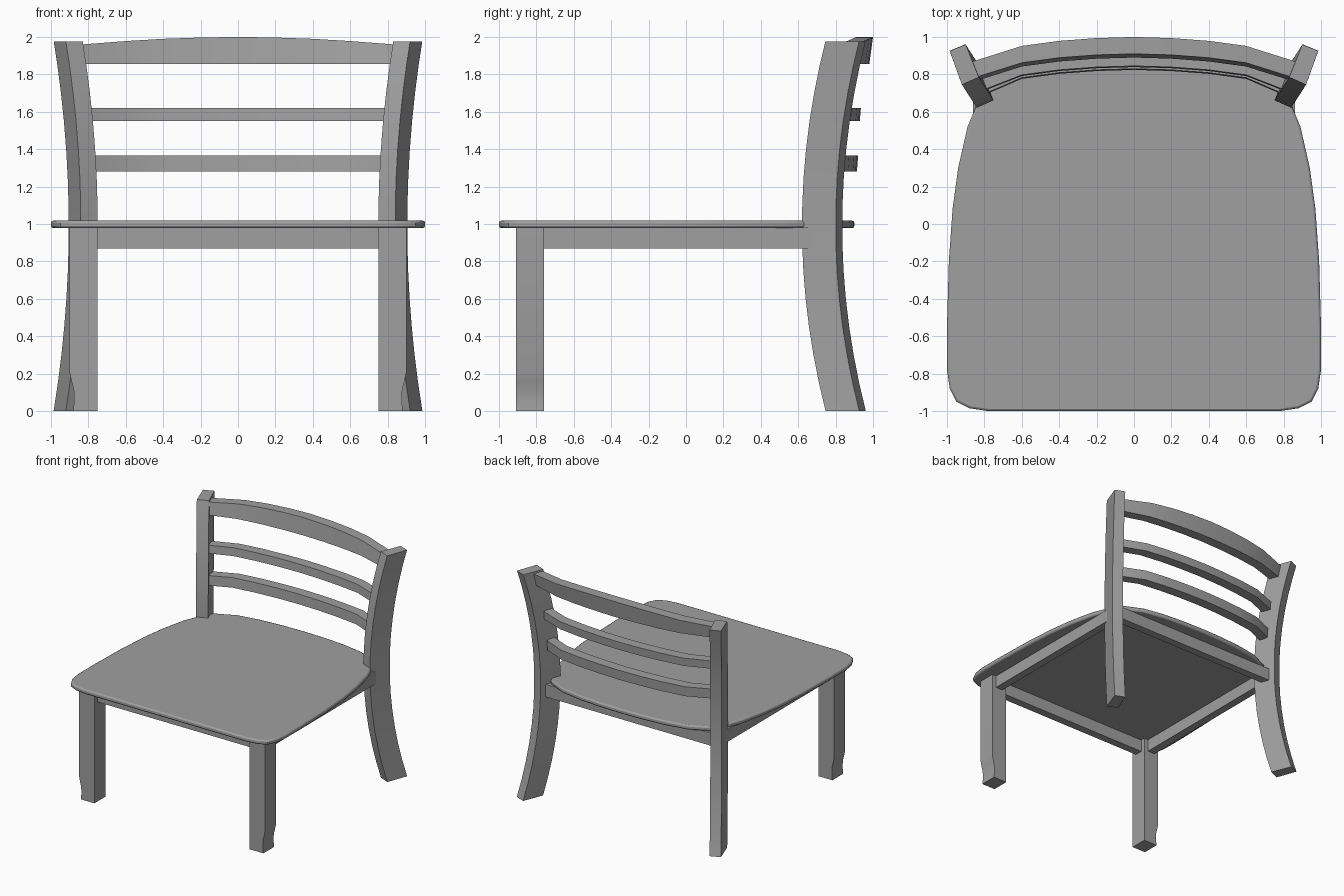
import bpy, bmesh

if "Cube" in bpy.data.objects:
    bpy.data.objects.remove(bpy.data.objects["Cube"])

grey = bpy.data.materials.new("grey paint")
grey.diffuse_color = (0.35, 0.35, 0.35, 1)
grey.use_nodes = True
grey.node_tree.nodes["Principled BSDF"].inputs["Base Color"].default_value = grey.diffuse_color


def finish(name, bm, bevel=0.0):
    bmesh.ops.recalc_face_normals(bm, faces=bm.faces)
    me = bpy.data.meshes.new(name)
    bm.to_mesh(me)
    bm.free()
    me.materials.append(grey)
    ob = bpy.data.objects.new(name, me)
    bpy.context.collection.objects.link(ob)
    if bevel:
        mod = ob.modifiers.new("soft edge", 'BEVEL')
        mod.width = bevel
        mod.segments = 2
        mod.limit_method = 'ANGLE'
        mod.angle_limit = 1.0
    bpy.ops.object.select_all(action='DESELECT')
    bpy.context.view_layer.objects.active = ob
    ob.select_set(True)
    bpy.ops.object.shade_smooth_by_angle(angle=0.5)
    return ob


def loft(name, sections, bevel=0.0):
    """Skin a list of equal-length closed sections and cap both ends."""
    bm = bmesh.new()
    rings = [[bm.verts.new(p) for p in s] for s in sections]
    n = len(rings[0])
    for a, b in zip(rings, rings[1:]):
        for i in range(n):
            j = (i + 1) % n
            bm.faces.new((a[i], a[j], b[j], b[i]))
    bm.faces.new(rings[0][::-1])
    bm.faces.new(rings[-1])
    return finish(name, bm, bevel)


def box(name, x0, x1, y0, y1, z0, z1):
    ring = [(x0, y0), (x1, y0), (x1, y1), (x0, y1)]
    return loft(name, [[(x, y, z) for x, y in ring] for z in (z0, z1)])


# Seat: half outline from front centre to back centre, mirrored
half = [(0.78, -1), (0.88, -0.985), (0.95, -0.95), (0.985, -0.88), (1, -0.78),
        (1, -0.55), (0.99, -0.2), (0.97, 0.08), (0.94, 0.3), (0.89, 0.52),
        (0.84, 0.64), (0.77, 0.765), (0.6, 0.845), (0.4, 0.88), (0.2, 0.895)]
outline = half + [(0, 0.9)] + [(-x, y) for x, y in reversed(half)]
loft("seat", [[(x, y, z) for x, y in outline] for z in (0.978, 1.018)], 0.012)

# Curved back legs: one turned rectangle swept along a bow
section = [(0.75, 0.66), (0.84, 0.62), (0.905, 0.80), (0.82, 0.835)]
heights = [0, 0.15, 0.3, 0.45, 0.6, 0.75, 0.9, 1.1, 1.25, 1.4, 1.55, 1.7, 1.85, 1.975]
for s, side in ((1, "right"), (-1, "left")):
    rings = []
    for z in heights:
        t = (abs(z - 0.99) / 0.985) ** 2
        rings.append([(s * (x + 0.08 * t), y + 0.125 * t, z) for x, y in section])
    loft("back_leg_" + side, rings)

    # Front leg with a scooped outer side at the foot
    loft("front_leg_" + side, [
        [(s * 0.75, -0.91, z), (s * x, -0.91, z), (s * x, -0.76, z), (s * 0.75, -0.76, z)]
        for z, x in ((0, 0.882), (0.05, 0.876), (0.11, 0.878), (0.16, 0.89),
                     (0.205, 0.9), (0.98, 0.9))])

    # Side apron
    box("side_apron_" + side, *sorted((s * 0.79, s * 0.86)), -0.77, 0.7, 0.87, 0.98)

# Front and back aprons
box("front_apron", -0.76, 0.76, -0.87, -0.80, 0.87, 0.98)
box("back_apron", -0.81, 0.81, 0.72, 0.79, 0.87, 0.98)

# Curved back rails: plan bow and crown height along x
BOW = [(0, 0, 0), (0.2, 0.006, 0.003), (0.4, 0.021, 0.01), (0.6, 0.048, 0.022), (1, 0.13, 0.042)]


def rail(name, end, y_back, z0, z1, lean=0.0, crown=0.0):
    pts = [(end if x == 1 else x, d, c) for x, d, c in BOW]
    pts = [(-x, d, c) for x, d, c in reversed(pts[1:])] + pts
    rings = []
    for x, d, c in pts:
        b, top = y_back - d, z1 - c * crown
        rings.append([(x, b - 0.09 - lean, z0), (x, b - lean, z0),
                      (x, b, top), (x, b - 0.09, top)])
    loft(name, rings)


rail("top_rail", 0.86, 1.0, 1.855, 2.0, 0.02, 1.0)
rail("middle_rail", 0.81, 0.935, 1.55, 1.62, 0.006)
rail("lower_rail", 0.79, 0.92, 1.28, 1.365, 0.006)
